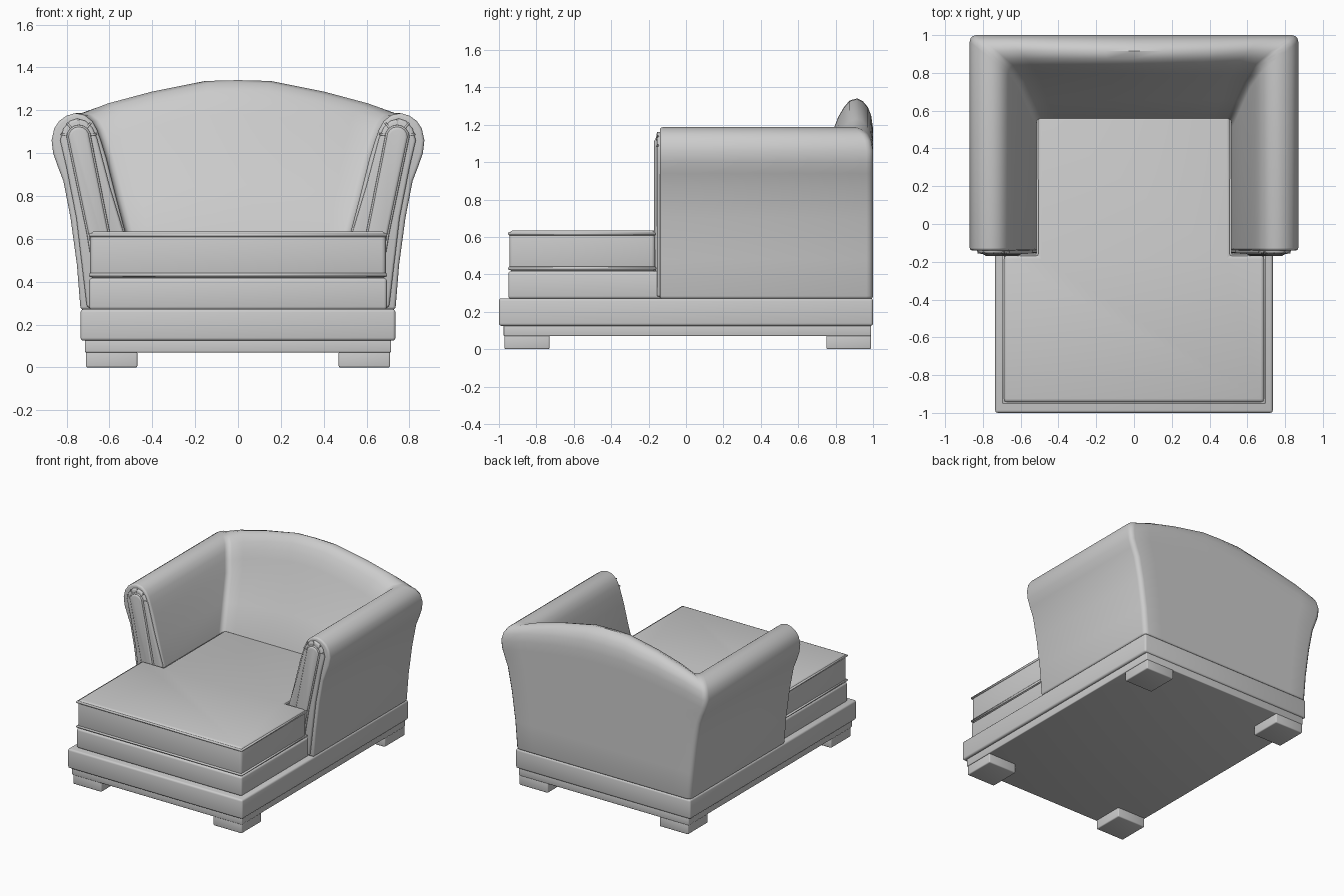
import bpy, bmesh, math
from mathutils import Vector

if "Cube" in bpy.data.objects:
    bpy.data.objects.remove(bpy.data.objects["Cube"])


def finish(name, bm, bevel=0.0, limit=50, segs=3):
    """Bevel the hard edges, shade smooth and link as an object."""
    bmesh.ops.recalc_face_normals(bm, faces=bm.faces)
    if bevel:
        hard = [e for e in bm.edges if e.is_manifold
                and e.calc_face_angle(0) > math.radians(limit)]
        bmesh.ops.bevel(bm, geom=hard, offset=bevel, segments=segs, profile=0.5,
                        affect='EDGES', clamp_overlap=True)
    me = bpy.data.meshes.new(name)
    bm.to_mesh(me)
    bm.free()
    ob = bpy.data.objects.new(name, me)
    bpy.context.collection.objects.link(ob)
    bpy.ops.object.select_all(action='DESELECT')
    ob.select_set(True)
    bpy.context.view_layer.objects.active = ob
    bpy.ops.object.shade_smooth_by_angle(angle=math.radians(40))
    return ob


def prism(name, pts, direction, bevel, segs=3):
    """Extrude a closed outline of 3D points along a direction."""
    bm = bmesh.new()
    face = bm.faces.new([bm.verts.new(p) for p in pts])
    new = bmesh.ops.extrude_face_region(bm, geom=[face])['geom']
    bmesh.ops.translate(bm, vec=direction,
                        verts=[v for v in new if isinstance(v, bmesh.types.BMVert)])
    return finish(name, bm, bevel, segs=segs)


def slab(name, x0, x1, y0, y1, z0, z1, bevel):
    pts = [(x0, y0, z0), (x1, y0, z0), (x1, y1, z0), (x0, y1, z0)]
    return prism(name, pts, (0, 0, z1 - z0), bevel)


def piping(name, pts, radius, cyclic):
    cu = bpy.data.curves.new(name, 'CURVE')
    cu.dimensions = '3D'
    cu.bevel_depth = radius
    cu.bevel_resolution = 2
    sp = cu.splines.new('POLY')
    sp.points.add(len(pts) - 1)
    for p, co in zip(sp.points, pts):
        p.co = (*co, 1)
    sp.use_cyclic_u = cyclic
    ob = bpy.data.objects.new(name, cu)
    bpy.context.collection.objects.link(ob)


# Feet, plinth, rail and upholstered seat base
for side in (-1, 1):
    for label, y0, y1 in (("front", -0.97, -0.73), ("back", 0.75, 0.99)):
        xs = sorted((side * 0.47, side * 0.71))
        slab(label + "_foot", *xs, y0, y1, 0, 0.075, 0.008)
slab("plinth", -0.715, 0.715, -0.975, 0.99, 0.07, 0.13, 0.006)
slab("base_rail", -0.735, 0.735, -1, 1, 0.125, 0.272, 0.014)
slab("seat_base", -0.695, 0.695, -0.95, 0.7, 0.27, 0.417, 0.014)

# T-shaped seat cushion with piped edges
tee = [(-0.69, -0.945), (0.69, -0.945), (0.69, -0.165), (0.51, -0.165),
       (0.51, 0.57), (-0.51, 0.57), (-0.51, -0.165), (-0.69, -0.165)]
prism("seat_cushion", [(x, y, 0.415) for x, y in tee], (0, 0, 0.22), 0.02)
for z in (0.432, 0.618):
    piping("cushion_piping", [(x, y, z) for x, y in tee], 0.009, True)

# Arms and back: one section (arm x, back y, z) swept round a U with a raised crown
section = [(.735, 1, .27), (.752, 1, .48), (.782, 1, .7), (.815, 1, .87), (.842, 1, .94),
           (.863, 1, 1.0), (.87, 1, 1.06), (.858, .99, 1.115), (.835, .972, 1.15),
           (.80, .945, 1.175), (.76, .915, 1.187), (.715, .875, 1.178), (.68, .845, 1.15),
           (.658, .815, 1.11), (.64, .79, 1.06), (.615, .755, .98), (.57, .655, .8),
           (.527, .56, .635), (.50, .53, .42), (.50, .53, .27)]
R = 0.035


def lift(z):
    return min(1, max(0, (z - 0.6) / 0.585))


half = [[(ax, -0.14, z) for ax, by, z in section]]
for dx, dy in ((0, 1), (.13, .5), (.5, .13), (1, 0)):
    half.append([(ax - R * dx, by - R * dy, z) for ax, by, z in section])
for s, rise in ((.8, .045), (.53, .1), (.2, .15)):
    half.append([(ax * s, by, z + rise * lift(z)) for ax, by, z in section])
middle = [(0, by, z + 0.154 * lift(z)) for ax, by, z in section]
rings = half + [middle] + [[(-x, y, z) for x, y, z in r] for r in reversed(half)]

bm = bmesh.new()
grid = [[bm.verts.new(p) for p in r] for r in rings]
n = len(section)
for a, b in zip(grid, grid[1:]):
    for i in range(n):
        j = (i + 1) % n
        bm.faces.new((a[i], a[j], b[j], b[i]))
bm.faces.new(grid[0])
bm.faces.new(grid[-1])
finish("arms_and_back", bm, 0.014, 65)

# Arm fronts: gathered border, raised centre strip, piping and pleats
border = [(.705, .28), (.755, .7), (.80, .93), (.83, 1.06), (.815, 1.115), (.785, 1.15),
          (.75, 1.162), (.71, 1.15), (.68, 1.12), (.658, 1.07), (.60, .85), (.535, .635),
          (.51, .42), (.51, .28)]
top = Vector((0.743, 1.075))
arch = [(top.x + 0.05 * math.cos(a), top.y + 0.05 * math.sin(a))
        for a in [math.pi * k / 8 for k in range(9)]]
strip = [(.665, .42)] + [(.70, .63)] + arch + [(.605, .63), (.57, .42)]
for side in (-1, 1):
    prism("arm_front_border", [(side * x, -0.156, z) for x, z in border], (0, 0.04, 0), 0.012)
    prism("arm_front_strip", [(side * x, -0.17, z) for x, z in strip], (0, 0.05, 0), 0.014)
    piping("strip_piping", [(side * x, -0.156, z) for x, z in strip], 0.007, False)
    for k in range(5):
        a = math.radians(10 + 40 * k)
        d = Vector((math.cos(a), math.sin(a)))
        p, q = top + d * 0.055, top + d * 0.085
        piping("arm_front_pleat", [(side * p.x, -0.155, p.y), (side * q.x, -0.15, q.y)],
               0.005, False)
